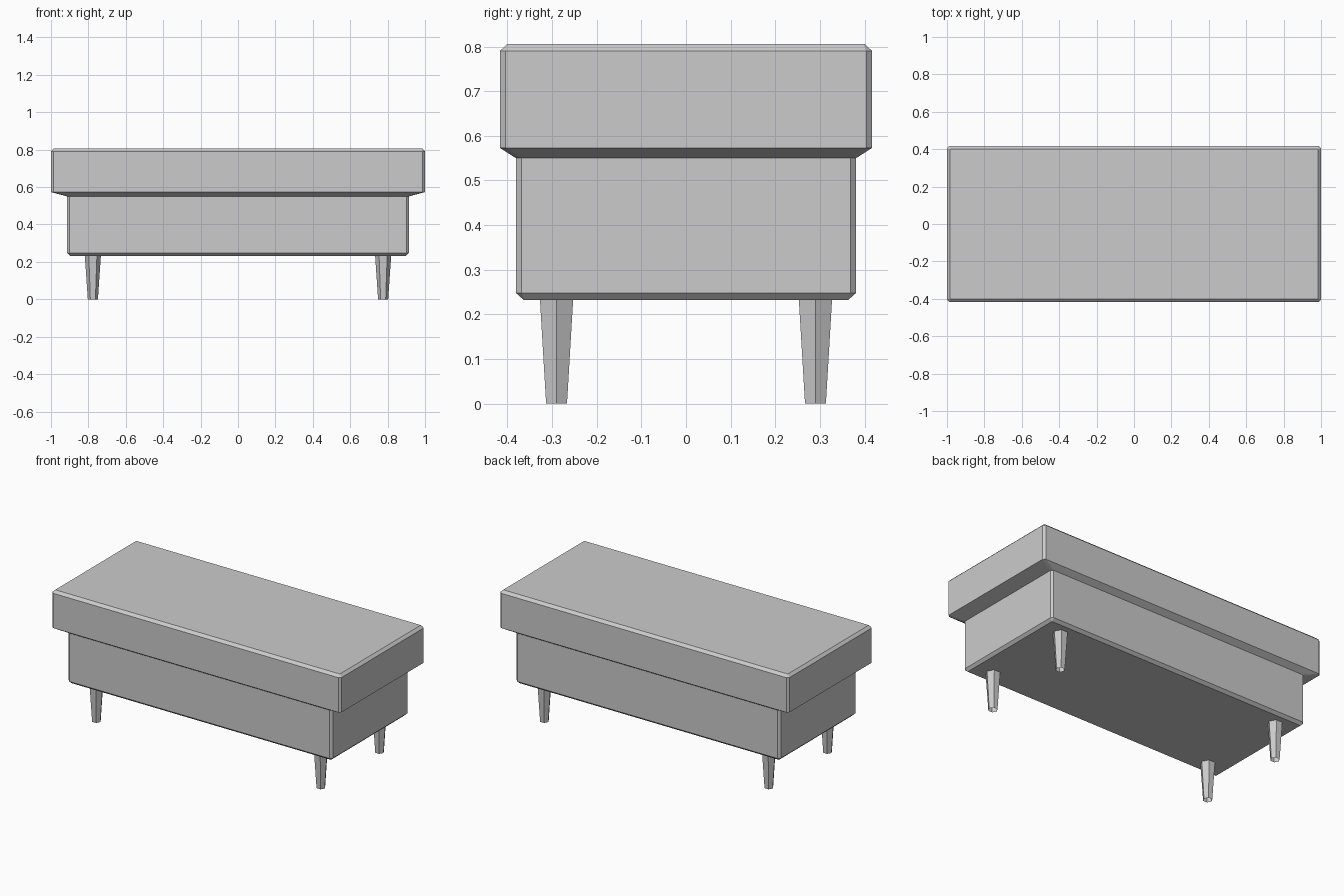
import bpy, bmesh, math

cube = bpy.data.objects.get("Cube")
if cube:
    bpy.data.objects.remove(cube)

grey = bpy.data.materials.new("light grey")
grey.use_nodes = True
colour = (0.6, 0.6, 0.6, 1)
grey.diffuse_color = colour
grey.node_tree.nodes["Principled BSDF"].inputs["Base Color"].default_value = colour


def chamfered_rectangle(hx, hy, c):
    """Outline of a rectangle with cut corners, counterclockwise."""
    return [(hx, c - hy), (hx, hy - c), (hx - c, hy), (c - hx, hy),
            (-hx, hy - c), (-hx, c - hy), (c - hx, -hy), (hx - c, -hy)]


def hexagon(cx, cy, r):
    return [(cx + r * math.cos(i * math.pi / 3), cy + r * math.sin(i * math.pi / 3))
            for i in range(6)]


def loft(name, sections, cap_bottom=False, cap_top=False):
    """Join horizontal outlines, listed from bottom to top, with flat faces."""
    bm = bmesh.new()
    rings = [[bm.verts.new((x, y, z)) for x, y in outline] for z, outline in sections]
    for low, high in zip(rings, rings[1:]):
        n = len(low)
        for i in range(n):
            j = (i + 1) % n
            bm.faces.new((low[i], low[j], high[j], high[i]))
    if cap_bottom:
        bm.faces.new(rings[0][::-1])
    if cap_top:
        bm.faces.new(rings[-1])
    mesh = bpy.data.meshes.new(name)
    bm.to_mesh(mesh)
    bm.free()
    mesh.materials.append(grey)
    obj = bpy.data.objects.new(name, mesh)
    bpy.context.collection.objects.link(obj)
    return obj


# Box base, open where it meets the seat
loft("base", [
    (0.232, chamfered_rectangle(0.897, 0.363, 0.002)),
    (0.248, chamfered_rectangle(0.913, 0.381, 0.013)),
    (0.55, chamfered_rectangle(0.913, 0.381, 0.013)),
], cap_bottom=True)

# Overhanging seat with a sloped underside and bevelled rim
loft("seat", [
    (0.55, chamfered_rectangle(0.913, 0.381, 0.013)),
    (0.573, chamfered_rectangle(1.0, 0.417, 0.013)),
    (0.79, chamfered_rectangle(1.0, 0.417, 0.013)),
    (0.806, chamfered_rectangle(0.984, 0.4, 0.002)),
], cap_top=True)

# Tapered hollow legs
for side, sx in (("left", 1), ("right", -1)):
    for end, sy in (("front", -1), ("back", 1)):
        x, y = 0.776 * sx, 0.29 * sy
        loft(f"{end}_{side}_leg", [(0, hexagon(x, y, 0.027)),
                                   (0.234, hexagon(x, y, 0.043))])
